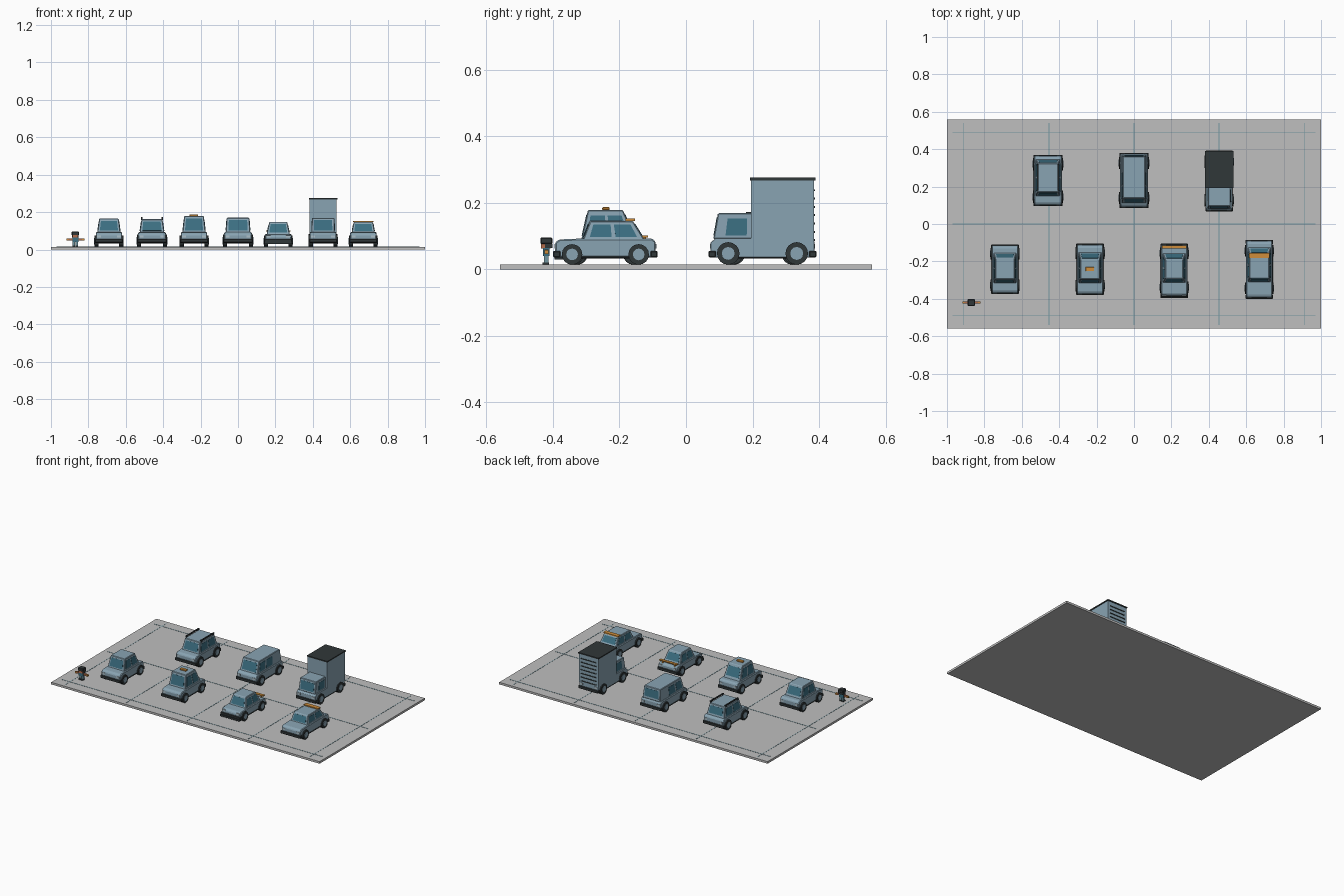
import bpy, bmesh, math
from mathutils import Vector, Matrix

if "Cube" in bpy.data.objects:
    bpy.data.objects.remove(bpy.data.objects["Cube"])

def material(name, r, g, b):
    m = bpy.data.materials.new(name)
    m.diffuse_color = (r, g, b, 1)
    m.use_nodes = True
    m.node_tree.nodes["Principled BSDF"].inputs["Base Color"].default_value = m.diffuse_color
    return m

BODY = material("blue_grey_paint", 0.25, 0.37, 0.45)
GLASS = material("teal_glass", 0.045, 0.16, 0.225)
DARK = material("charcoal", 0.03, 0.038, 0.04)
ORANGE = material("amber", 0.62, 0.27, 0.045)
GREY = material("ground_grey", 0.52, 0.52, 0.52)
LINE = material("line_teal", 0.17, 0.31, 0.36)
SKIN = material("skin", 0.45, 0.15, 0.07)
PALE = material("pale_lamp", 0.42, 0.52, 0.57)
G = 0.014  # ground height


class Part:
    """Collects simple solids into one mesh object."""
    def __init__(self, name, mat):
        self.name, self.mat, self.bm = name, mat, bmesh.new()

    def hexa(self, low, high):
        a = [self.bm.verts.new(p) for p in low]
        b = [self.bm.verts.new(p) for p in high]
        self.bm.faces.new(a[::-1])
        self.bm.faces.new(b)
        for i in range(4):
            j = (i + 1) % 4
            self.bm.faces.new((a[i], a[j], b[j], b[i]))
        return self

    def box(self, x0, x1, y0, y1, z0, z1):
        ring = [(x0, y0), (x1, y0), (x1, y1), (x0, y1)]
        return self.hexa([(x, y, z0) for x, y in ring], [(x, y, z1) for x, y in ring])

    def panel(self, quad, u0, u1, v0, v1, out=0.0015):
        # thin plate on a quad given as low-left, low-right, high-right, high-left
        q = [Vector(p) for p in quad]
        at = lambda u, v: q[0].lerp(q[1], u).lerp(q[3].lerp(q[2], u), v)
        n = (q[1] - q[0]).cross(q[3] - q[0]).normalized() * out
        pts = [at(u0, v0), at(u1, v0), at(u1, v1), at(u0, v1)]
        return self.hexa([p - n for p in pts], [p + n for p in pts])

    def disc(self, x, y, z, r, width, sides=16):
        mat = Matrix.Translation((x, y, z)) @ Matrix.Rotation(math.pi / 2, 4, 'Y')
        bmesh.ops.create_cone(self.bm, cap_ends=True, segments=sides, radius1=r,
                              radius2=r, depth=width, matrix=mat)
        return self

    def prism(self, profile, x0, x1):
        a = [self.bm.verts.new((x0, y, z)) for y, z in profile]
        b = [self.bm.verts.new((x1, y, z)) for y, z in profile]
        self.bm.faces.new(a[::-1])
        self.bm.faces.new(b)
        for i in range(len(a)):
            j = (i + 1) % len(a)
            self.bm.faces.new((a[i], a[j], b[j], b[i]))
        return self

    def done(self, bevel=0):
        bmesh.ops.recalc_face_normals(self.bm, faces=self.bm.faces)
        me = bpy.data.meshes.new(self.name)
        self.bm.to_mesh(me)
        self.bm.free()
        me.materials.append(self.mat)
        ob = bpy.data.objects.new(self.name, me)
        bpy.context.collection.objects.link(ob)
        if bevel:
            md = ob.modifiers.new("soft_edges", 'BEVEL')
            md.width, md.segments = bevel, 1
        return ob


def car(name, cx, front, rear, base, roof, top, belt=0.092, hw=0.07,
        roof_hw=0.052, wheel=0.031, splits=((0.1, 0.47), (0.54, 0.9)), back_glass=True):
    """base and roof are the (front, rear) y limits of the cabin."""
    # lower body
    f, r = front + 0.006, rear - 0.006
    Part(name + "_body", BODY).prism(
        [(f, 0.036), (r, 0.036), (r, belt - 0.008), (r - 0.012, belt + 0.001),
         (base[0], belt + 0.001), (f + 0.012, belt - 0.002), (f, belt - 0.012)],
        cx - hw, cx + hw).done(0.004)
    # cabin with tapered sides
    bw = hw - 0.008
    lo = [(cx - bw, base[0], belt - 0.002), (cx + bw, base[0], belt - 0.002),
          (cx + bw, base[1], belt - 0.002), (cx - bw, base[1], belt - 0.002)]
    hi = [(cx - roof_hw, roof[0], top), (cx + roof_hw, roof[0], top),
          (cx + roof_hw, roof[1], top), (cx - roof_hw, roof[1], top)]
    Part(name + "_cabin", BODY).hexa(lo, hi).done(0.003)
    # windows
    win = Part(name + "_windows", GLASS)
    side = lambda i, j: (lo[i], lo[j], hi[j], hi[i])
    win.panel(side(0, 1), 0.1, 0.9, 0.14, 0.84)
    if back_glass:
        win.panel(side(2, 3), 0.1, 0.9, 0.2, 0.84)
    for u0, u1 in splits:
        win.panel(side(1, 2), u0, u1, 0.14, 0.8)
        win.panel(side(3, 0), 1 - u1, 1 - u0, 0.14, 0.8)
    win.done()
    # bumpers and sills
    trim = Part(name + "_bumpers", DARK)
    for a, b in ((front, front + 0.022), (rear - 0.022, rear)):
        trim.box(cx - hw - 0.004, cx + hw + 0.004, a, b, 0.036, 0.056)
    trim.box(cx - hw - 0.002, cx + hw + 0.002, front + 0.05, rear - 0.05, 0.032, 0.039)
    trim.done(0.003)
    # lamps
    lamps = Part(name + "_lamps", PALE)
    for s in (-1, 1):
        x = cx + s * (hw - 0.017)
        lamps.box(x - 0.011, x + 0.011, f - 0.002, f + 0.004, 0.063, 0.076)
        lamps.box(x - 0.009, x + 0.009, r - 0.004, r + 0.002, 0.063, 0.076)
    lamps.done()
    # wheels and hubs
    tyres, hubs = Part(name + "_tyres", DARK), Part(name + "_hubs", BODY)
    mid, off = (front + rear) / 2, (rear - front) * 0.318
    for s in (-1, 1):
        for y in (mid - off, mid + off):
            tyres.disc(cx + s * (hw - 0.004), y, G + wheel, wheel, 0.022)
            hubs.disc(cx + s * (hw + 0.006), y, G + wheel, wheel * 0.57, 0.006, 12)
    tyres.done()
    hubs.done()


# ground slab and painted lines
Part("ground_slab", GREY).box(-1, 1, -0.56, 0.56, 0, G).done()
lines = Part("ground_lines", LINE)
for x in (-0.91, -0.455, 0, 0.455, 0.91):
    lines.box(x - 0.002, x + 0.002, -0.54, 0.54, G - 0.001, G + 0.001)
for y in (-0.49, 0, 0.49):
    lines.box(-0.97, 0.97, y - 0.002, y + 0.002, G - 0.001, G + 0.0012)
lines.done()

# front row
car("sedan", -0.69, -0.375, -0.11, (-0.315, -0.155), (-0.295, -0.185), 0.165)
car("taxi", -0.235, -0.38, -0.105, (-0.315, -0.15), (-0.295, -0.19), 0.179)
Part("taxi_sign", ORANGE).box(-0.259, -0.213, -0.252, -0.230, 0.178, 0.187).done(0.002)
car("sports_car", 0.215, -0.39, -0.105, (-0.315, -0.155), (-0.29, -0.19), 0.147,
    belt=0.083, roof_hw=0.048)
Part("sports_splitter", DARK).box(0.142, 0.288, -0.396, -0.37, 0.03, 0.042).done()
spoiler = Part("sports_spoiler", ORANGE).box(0.15, 0.28, -0.132, -0.114, 0.096, 0.102)
for s in (-1, 1):
    spoiler.box(0.215 + s * 0.045 - 0.004, 0.215 + s * 0.045 + 0.004, -0.128, -0.12, 0.08, 0.097)
spoiler.done()
car("hatchback", 0.67, -0.4, -0.085, (-0.31, -0.125), (-0.288, -0.16), 0.146)
Part("hatchback_spoiler", ORANGE).box(0.616, 0.724, -0.182, -0.154, 0.146, 0.153).done()

# back row
car("wagon", -0.46, 0.095, 0.37, (0.15, 0.345), (0.172, 0.325), 0.162, hw=0.074,
    roof_hw=0.056, wheel=0.033)
rails = Part("wagon_roof_rails", DARK)
for s in (-1, 1):
    x = -0.46 + s * 0.055
    rails.box(x - 0.004, x + 0.004, 0.18, 0.32, 0.166, 0.173)
    for y in (0.185, 0.307):
        rails.box(x - 0.004, x + 0.004, y, y + 0.008, 0.158, 0.167)
rails.done()
car("van", 0, 0.085, 0.38, (0.112, 0.37), (0.138, 0.36), 0.17, hw=0.074,
    roof_hw=0.06, wheel=0.033, splits=((0.07, 0.3), (0.36, 0.62)))

# delivery truck
car("truck", 0.455, 0.068, 0.392, (0.082, 0.2), (0.096, 0.2), 0.169, belt=0.093,
    hw=0.07, roof_hw=0.06, wheel=0.034, splits=((0.3, 0.85),), back_glass=False)
Part("cargo_box", BODY).box(0.383, 0.527, 0.195, 0.385, 0.075, 0.269).done()
Part("cargo_skirt", BODY).box(0.385, 0.525, 0.195, 0.385, 0.04, 0.076).done()
Part("cargo_roof", DARK).box(0.379, 0.531, 0.192, 0.389, 0.268, 0.276).done()
slats = Part("cargo_door_slats", DARK)
for i in range(7):
    z = 0.085 + i * 0.025
    slats.box(0.397, 0.513, 0.384, 0.388, z, z + 0.006)
slats.done()
# outer faces of the wheels beside the cargo box
arch = Part("truck_outer_tyres", DARK)
hubs = Part("truck_outer_hubs", BODY)
for s in (-1, 1):
    arch.disc(0.455 + s * 0.07, 0.333, G + 0.034, 0.034, 0.014)
    hubs.disc(0.455 + s * 0.077, 0.333, G + 0.034, 0.0195, 0.004, 12)
arch.done()
hubs.done()

# small figure
px, py = -0.87, -0.42
legs, shoes = Part("figure_legs", LINE), Part("figure_shoes", DARK)
arms, hands = Part("figure_sleeves", SKIN), Part("figure_hands", ORANGE)
for s in (-1, 1):
    x = px + s * 0.008
    legs.box(x - 0.006, x + 0.006, py - 0.007, py + 0.007, 0.02, 0.042)
    shoes.box(x - 0.007, x + 0.007, py - 0.012, py + 0.008, G, 0.021)
    a, b, c = (px + s * d for d in (0.015, 0.036, 0.048))
    arms.box(min(a, b), max(a, b), py - 0.006, py + 0.006, 0.049, 0.06)
    hands.box(min(b, c), max(b, c), py - 0.006, py + 0.006, 0.047, 0.058)
for p in (legs, shoes, arms, hands):
    p.done()
Part("figure_torso", GLASS).box(px - 0.016, px + 0.016, py - 0.01, py + 0.01, 0.04, 0.064).done()
Part("figure_face", SKIN).box(px - 0.015, px + 0.015, py - 0.016, py + 0.012, 0.063, 0.078).done()
Part("figure_hair", DARK).box(px - 0.019, px + 0.019, py - 0.018, py + 0.018, 0.076, 0.096).done(0.003)
Part("figure_hair_back", DARK).box(px - 0.018, px + 0.018, py - 0.004, py + 0.018, 0.065, 0.078).done()
